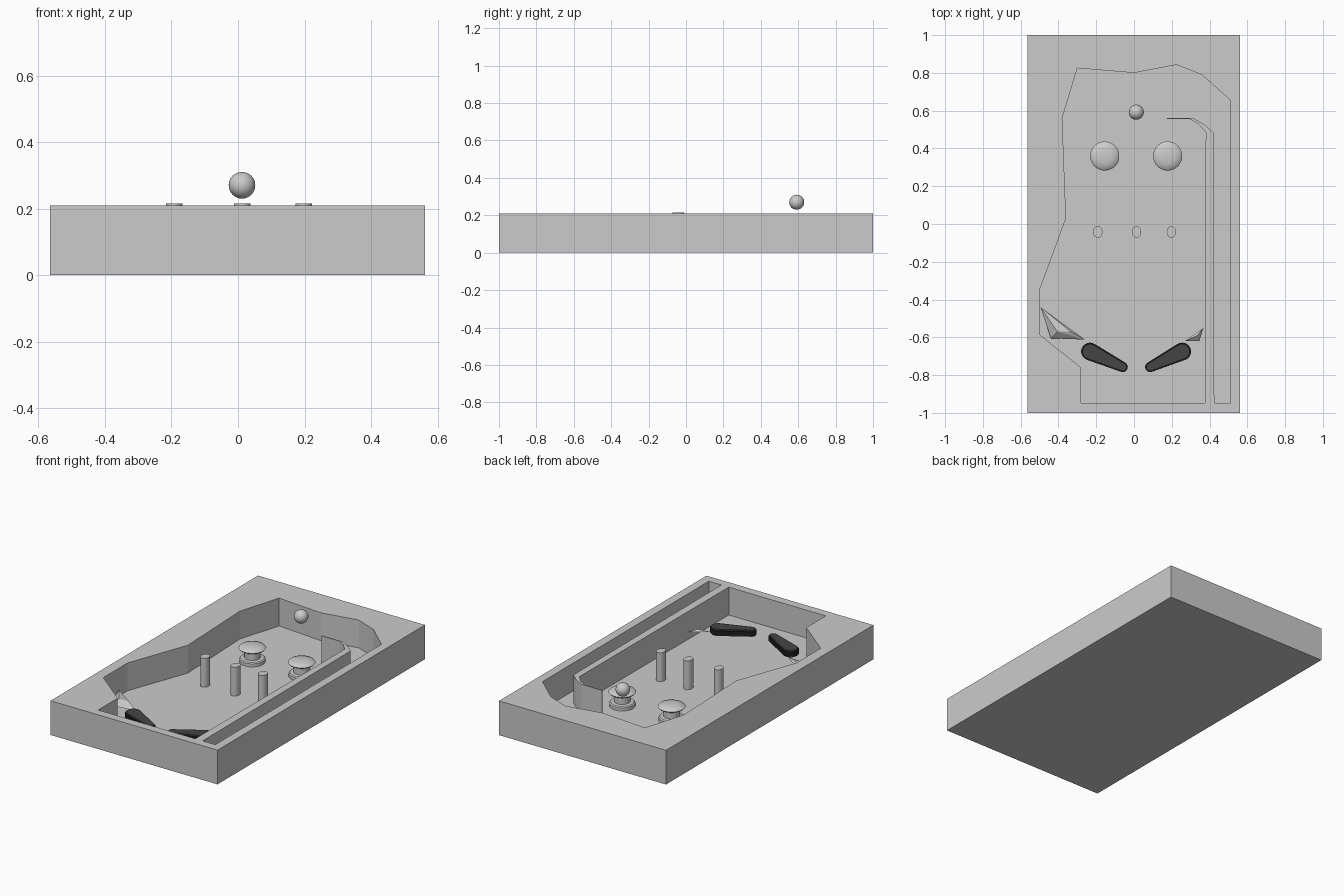
import bpy, bmesh, math
from mathutils import Vector

if "Cube" in bpy.data.objects:
    bpy.data.objects.remove(bpy.data.objects["Cube"])

TOP, FLOOR = 0.209, 0.039


def add_object(name, bm, smooth=False, mat=None):
    bmesh.ops.recalc_face_normals(bm, faces=bm.faces)
    me = bpy.data.meshes.new(name)
    bm.to_mesh(me)
    bm.free()
    ob = bpy.data.objects.new(name, me)
    bpy.context.collection.objects.link(ob)
    if mat:
        me.materials.append(mat)
    if smooth:
        bpy.ops.object.select_all(action='DESELECT')
        ob.select_set(True)
        bpy.context.view_layer.objects.active = ob
        bpy.ops.object.shade_smooth_by_angle(angle=math.radians(35))
    return ob


def prism(name, pts, z0, z1, **kw):
    bm = bmesh.new()
    f = bm.faces.new([bm.verts.new((x, y, z0)) for x, y in pts])
    ext = bmesh.ops.extrude_face_region(bm, geom=[f])['geom']
    bmesh.ops.translate(bm, vec=(0, 0, z1 - z0),
                        verts=[v for v in ext if isinstance(v, bmesh.types.BMVert)])
    return add_object(name, bm, **kw)


def lathe(name, profile, x, y, steps=32):
    bm = bmesh.new()
    vs = [bm.verts.new((r, 0, z)) for r, z in profile]
    edges = [bm.edges.new(p) for p in zip(vs, vs[1:])]
    bmesh.ops.spin(bm, geom=vs + edges, cent=(0, 0, 0), axis=(0, 0, 1),
                   angle=math.tau, steps=steps)
    bmesh.ops.remove_doubles(bm, verts=bm.verts, dist=1e-5)
    bmesh.ops.translate(bm, vec=(x, y, 0), verts=bm.verts)
    return add_object(name, bm, smooth=True)


def material(name, v):
    m = bpy.data.materials.new(name)
    m.diffuse_color = (v, v, v, 1)
    m.use_nodes = True
    m.node_tree.nodes["Principled BSDF"].inputs["Base Color"].default_value = m.diffuse_color
    return m


# Cabinet: solid block with the playfield and launch lane cut out in one piece
cabinet = prism("cabinet", [(-.565, -1), (.562, -1), (.562, 1), (-.565, 1)], 0, TOP)
playfield = [(-.30, .825), (0, .80), (.225, .843), (.36, .79), (.51, .655),
             (.51, -.948), (.425, -.948), (.42, .485), (.375, .525), (.315, .56),
             (.175, .562), (.175, .556), (.295, .556), (.34, .53), (.38, .485),
             (.375, -.948), (-.28, -.948), (-.28, -.76), (-.50, -.585),
             (-.50, -.35), (-.36, .03), (-.38, .56)]
cutter = prism("playfield_cutter", playfield, FLOOR, TOP + .1)
cutter.hide_render = True
cutter.hide_set(True)
cut = cabinet.modifiers.new("playfield", 'BOOLEAN')
cut.operation, cut.solver, cut.object = 'DIFFERENCE', 'EXACT', cutter

# Mushroom bumpers
bumper = [(0, FLOOR - .005), (.072, FLOOR - .005), (.072, .058), (.066, .064), (.045, .066),
          (.045, .104), (.070, .116), (.077, .124), (.070, .132), (.040, .140), (0, .142)]
for i, x in enumerate((-.155, .178)):
    lathe(f"bumper_{i + 1}", bumper, x, .36)

# Oval target posts
for i, x in enumerate((-.192, .013, .198)):
    oval = [(x + .025 * math.cos(a), -.042 + .031 * math.sin(a))
            for a in (math.tau * k / 24 for k in range(24))]
    prism(f"post_{i + 1}", oval, FLOOR - .005, .215, smooth=True)

# Ball
bm = bmesh.new()
bmesh.ops.create_uvsphere(bm, u_segments=32, v_segments=16, radius=.04)
bmesh.ops.translate(bm, vec=(.012, .592, .27), verts=bm.verts)
add_object("ball", bm, smooth=True)


# Flippers: tapered capsule body with a rubber band around it
def capsule(a, b, ra, rb, n=12):
    a, b = Vector(a), Vector(b)
    d = b - a
    ang = math.atan2(d.y, d.x)
    half = math.acos((ra - rb) / d.length)
    pts = []
    for c, r, start, sweep in ((b, rb, ang - half, 2 * half),
                               (a, ra, ang + half, math.tau - 2 * half)):
        for k in range(n + 1):
            t = start + sweep * k / n
            pts.append((c.x + r * math.cos(t), c.y + r * math.sin(t)))
    return pts


body_mat, rubber_mat = material("flipper_body", .06), material("flipper_rubber", .012)
for side, a, b in (("left", (-.233, -.675), (-.060, -.757)),
                   ("right", (.255, -.675), (.086, -.757))):
    prism(f"flipper_{side}", capsule(a, b, .040, .021), .066, .107,
          smooth=True, mat=body_mat)
    prism(f"flipper_rubber_{side}", capsule(a, b, .047, .027), .074, .099,
          smooth=True, mat=rubber_mat)


# Faceted guide wedges above the flippers
def wedge(name, pts):
    bm = bmesh.new()
    for p in pts:
        bm.verts.new(p)
    bmesh.ops.convex_hull(bm, input=bm.verts)
    add_object(name, bm)


wedge("guide_left", [(-.495, -.44, .08), (-.26, -.612, .08), (-.44, -.605, .065),
                     (-.405, -.57, .10), (-.335, -.57, .10)])
wedge("guide_right", [(.368, -.55, .09), (.27, -.62, .09), (.345, -.62, .075),
                      (.335, -.59, .10)])
